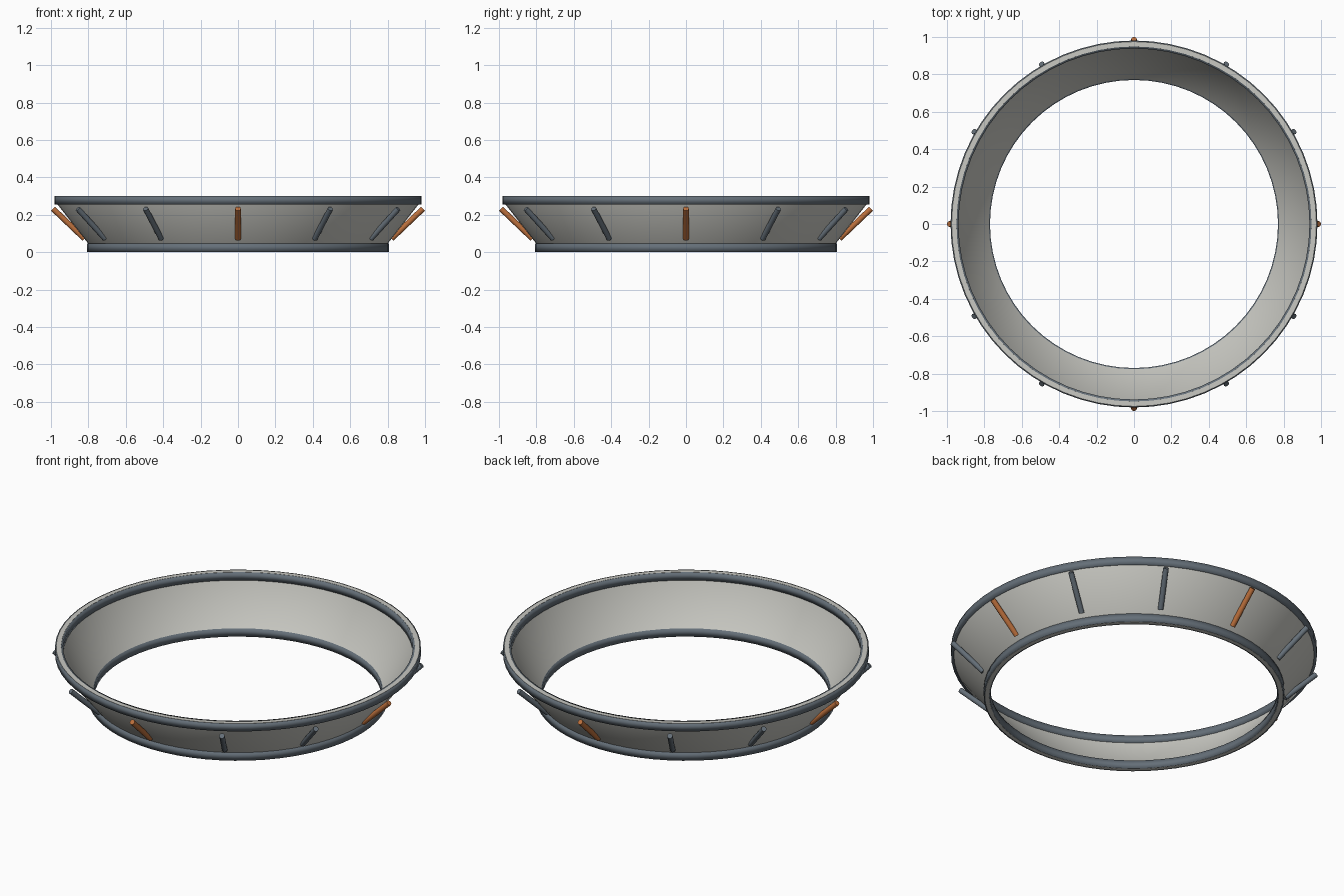
import bpy, bmesh
from math import cos, sin, pi
from mathutils import Vector

cube = bpy.data.objects.get("Cube")
if cube:
    bpy.data.objects.remove(cube, do_unlink=True)

SEGMENTS = 64


def material(name, rgb):
    m = bpy.data.materials.new(name)
    m.use_nodes = True
    m.diffuse_color = (*rgb, 1)
    bsdf = m.node_tree.nodes["Principled BSDF"]
    bsdf.inputs["Base Color"].default_value = (*rgb, 1)
    bsdf.inputs["Roughness"].default_value = 0.6
    return m


pale_grey = material("pale grey", (0.58, 0.58, 0.54))
slate = material("slate blue grey", (0.13, 0.16, 0.19))
orange = material("burnt orange", (0.50, 0.16, 0.045))


def finish(name, bm, mat, angle):
    bmesh.ops.recalc_face_normals(bm, faces=bm.faces)
    mesh = bpy.data.meshes.new(name)
    bm.to_mesh(mesh)
    bm.free()
    mesh.materials.append(mat)
    ob = bpy.data.objects.new(name, mesh)
    bpy.context.collection.objects.link(ob)
    bpy.ops.object.select_all(action='DESELECT')
    ob.select_set(True)
    bpy.context.view_layer.objects.active = ob
    bpy.ops.object.shade_smooth_by_angle(angle=angle)
    return ob


def lathe(name, profile, mat, angle):
    """Revolve a closed (radius, height) profile about z."""
    bm = bmesh.new()
    rings = []
    for i in range(SEGMENTS):
        a = 2 * pi * i / SEGMENTS
        rings.append([bm.verts.new((r * cos(a), r * sin(a), z)) for r, z in profile])
    n = len(profile)
    for i in range(SEGMENTS):
        p, q = rings[i], rings[(i + 1) % SEGMENTS]
        for j in range(n):
            k = (j + 1) % n
            bm.faces.new((p[j], q[j], q[k], p[k]))
    return finish(name, bm, mat, angle)


def rim(name, inner, outer, low, high):
    box = [(inner, low), (outer, low), (outer, high), (inner, high)]
    return lathe(name, box, slate, pi)


def rod(name, start, end, radius, mat):
    axis = end - start
    bm = bmesh.new()
    bmesh.ops.create_cone(bm, cap_ends=True, segments=12, radius1=radius,
                          radius2=radius, depth=axis.length)
    bm.transform(axis.to_track_quat('Z', 'Y').to_matrix().to_4x4())
    bmesh.ops.translate(bm, verts=bm.verts, vec=(start + end) / 2)
    return finish(name, bm, mat, 0.7)


# Flared shell, its lips showing just proud of the rims
lathe("flared_shell", [
    (0.777, 0.0), (0.799, 0.0), (0.80, 0.045), (0.966, 0.256), (0.975, 0.30),
    (0.949, 0.30), (0.944, 0.256), (0.775, 0.045)], pale_grey, 0.6)

# Square-section rims
rim("lower_rim", 0.77, 0.806, 0.001, 0.047)
rim("upper_rim", 0.938, 0.981, 0.256, 0.299)

# Sloping rods around the outside, every third one orange
for i in range(12):
    a = i * pi / 6
    out = Vector((cos(a), sin(a), 0))
    up = Vector((0, 0, 1))
    accent = i % 3 == 0
    rod(f"{'accent' if accent else 'plain'}_rod_{i + 1}",
        out * 0.821 + up * 0.072, out * 0.989 + up * 0.232,
        0.015, orange if accent else slate)
